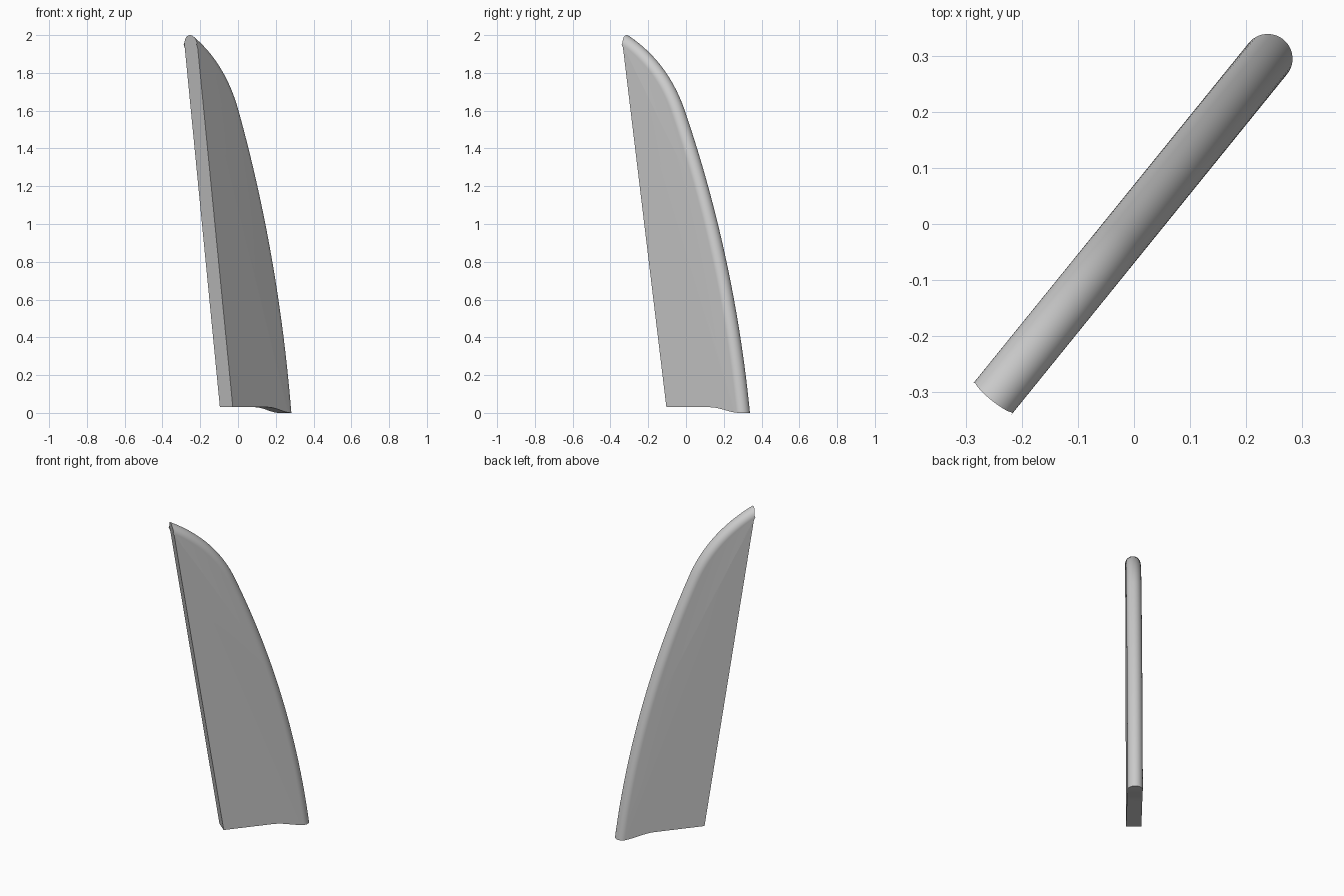
import bpy
import bmesh
import math
from mathutils import Vector

cube = bpy.data.objects.get("Cube")
if cube:
    bpy.data.objects.remove(cube, do_unlink=True)

# Fin plane: u runs along the chord, N across the thickness
U = Vector((0.629, 0.777, 0)).normalized()
N = Vector((U.y, -U.x, 0))
R = 0.044                                   # half thickness and edge radius
LEAD_LOW, LEAD_TOP = Vector((-0.098, 0.03)), Vector((-0.404, 2.0))
TIP_CTRL, KNEE = Vector((-0.133, 1.86)), Vector((-0.02, 1.6))
BELLY_CTRL, HEEL = Vector((0.317, 0.832)), Vector((0.423, 0.0))
ARC = 24


def bezier(a, b, c, steps):
    """Points and tangents of a quadratic curve."""
    out = []
    for i in range(steps + 1):
        t = i / steps
        p = a * (1 - t) ** 2 + b * 2 * t * (1 - t) + c * t * t
        out.append((p, ((b - a) * (1 - t) + (c - b) * t).normalized()))
    return out


def bottom(u):
    """Height of the underside, dipping towards the heel."""
    s = min(max((u - 0.2) / 0.2, 0), 1)
    return 0.03 * (1 - s * s * (3 - 2 * s))


bm = bmesh.new()


def vert(u, z, n):
    return bm.verts.new(U * u + N * n + Vector((0, 0, z)))


# Rounded outer edge swept along the curved outline
path = bezier(LEAD_TOP, TIP_CTRL, KNEE, 24) + bezier(KNEE, BELLY_CTRL, HEEL, 32)[1:]
lead = LEAD_TOP - LEAD_LOW
lead_normal = Vector((lead.y, -lead.x))
rings = []
for i, (p, t) in enumerate(path):
    outward = Vector((-t.y, t.x))
    ring = []
    for k in range(ARC + 1):
        a = math.pi * (k / ARC - 0.5)
        q = p - outward * R * (1 - math.cos(a))
        if i == 0:                          # trim to the straight leading face
            q = q - t * ((q - LEAD_LOW).dot(lead_normal) / t.dot(lead_normal))
        if i == len(path) - 1:              # trim to the underside
            q.y = bottom(q.x)
        ring.append(vert(q.x, q.y, R * math.sin(a)))
    rings.append(ring)
for r0, r1 in zip(rings, rings[1:]):
    for k in range(ARC):
        bm.faces.new((r0[k], r0[k + 1], r1[k + 1], r1[k]))

# Underside strip from the leading corner to the heel
inner = HEEL.x - R
us = [LEAD_LOW.x] + [0.2 + (inner - 0.2) * i / 8 for i in range(8)]
low = [[vert(u, bottom(u), side * R) for u in us] for side in (-1, 1)]
chains = [low[0] + [rings[-1][0]], low[1] + [rings[-1][-1]]]
for i in range(len(us)):
    bm.faces.new((chains[0][i], chains[0][i + 1], chains[1][i + 1], chains[1][i]))
bm.faces.new(rings[-1])

# Flat leading face and the two flat sides
bm.faces.new(rings[0] + [low[1][0], low[0][0]])
for chain, k in ((low[0], 0), (low[1], -1)):
    bm.faces.new([r[k] for r in rings] + chain[::-1])
bmesh.ops.recalc_face_normals(bm, faces=bm.faces)

mesh = bpy.data.meshes.new("fin_blade")
bm.to_mesh(mesh)
bm.free()
fin = bpy.data.objects.new("fin_blade", mesh)
bpy.context.collection.objects.link(fin)

# Plain grey material
grey = bpy.data.materials.new("light_grey")
grey.use_nodes = True
colour = (0.6, 0.6, 0.6, 1)
grey.diffuse_color = colour
grey.node_tree.nodes["Principled BSDF"].inputs["Base Color"].default_value = colour
mesh.materials.append(grey)

bpy.ops.object.select_all(action='DESELECT')
fin.select_set(True)
bpy.context.view_layer.objects.active = fin
bpy.ops.object.shade_smooth_by_angle(angle=math.radians(30))
